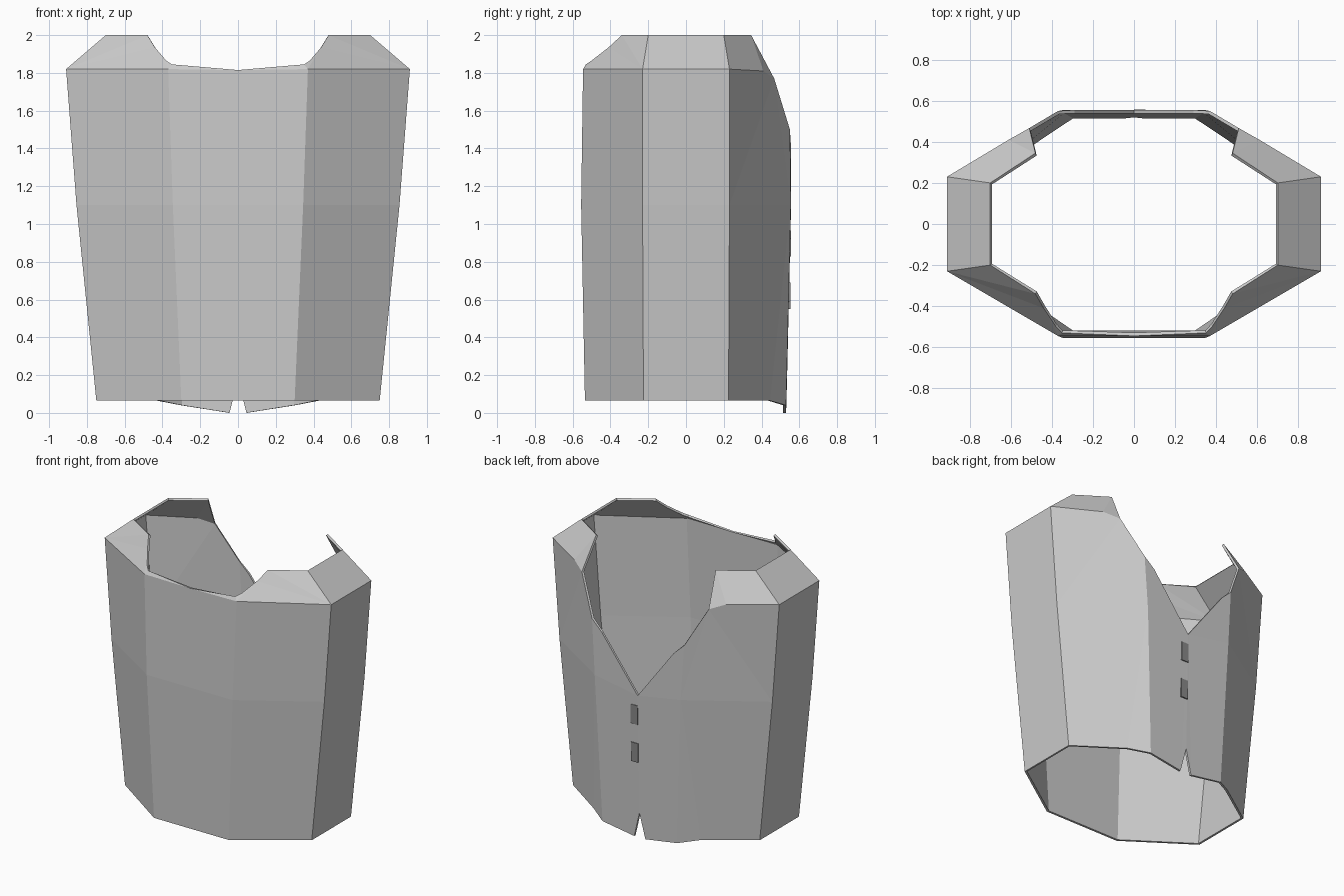
import bpy, bmesh

if "Cube" in bpy.data.objects:
    bpy.data.objects.remove(bpy.data.objects["Cube"])

# Outline points of the +x half, grouped by region
hem = [(0, -.535, .065), (.30, -.535, .065), (.75, -.225, .065), (.75, .225, .065)]
tail = [(.43, .445, .065), (.30, .53, .04), (.045, .53, 0), (0, .535, .18)]
waist = [(0, -.555, 1.1), (.345, -.555, 1.1), (.855, -.23, 1.1), (.855, .23, 1.1), (.345, .555, 1.1)]
chest = [(0, -.545, 1.815), (.37, -.545, 1.82), (.91, -.23, 1.82), (.91, .23, 1.82)]
back_neck = [(.61, .41, 1.81), (.51, .467, 1.77), (.37, .55, 1.5), (.29, .555, 1.426), (0, .555, 1.04)]
strap = [(.70, -.20, 2), (.70, .20, 2), (.48, .345, 2)]
front_neck = [(.48, -.34, 2), (.44, -.41, 1.935), (.38, -.50, 1.865), (.35, -.53, 1.845)]

bm = bmesh.new()
H, T, W, C, B, S, N = [[bm.verts.new(p) for p in g] for g in
                       (hem, tail, waist, chest, back_neck, strap, front_neck)]

# Front and side panels
for low, high in ((H, W), (W, C)):
    for i in range(3):
        bm.faces.new((low[i], low[i + 1], high[i + 1], high[i]))

# Back panels, with pointed tail and V opening
bm.faces.new((H[3], T[0], W[4], W[3]))
bm.faces.new((T[0], T[1], W[4]))
bm.faces.new((T[1], T[2], T[3], B[4], W[4]))
bm.faces.new((W[4], B[4], B[3], B[2]))
bm.faces.new((W[3], W[4], B[2], B[1], B[0], C[3]))

# Sloping shoulders and front collar
bm.faces.new((C[2], C[3], S[1], S[0]))
bm.faces.new((C[3], B[0], S[2], S[1]))
bm.faces.new((B[0], B[1], S[2]))
bm.faces.new((C[1], C[2], S[0], N[0], N[1], N[2], N[3]))
bm.faces.new((C[0], C[1], N[3]))
bmesh.ops.triangulate(bm, faces=[f for f in bm.faces if len(f.verts) > 4])

mesh = bpy.data.meshes.new("vest_shell")
bm.to_mesh(mesh)
bm.free()
vest = bpy.data.objects.new("vest_shell", mesh)
bpy.context.collection.objects.link(vest)
mirror = vest.modifiers.new("both_halves", 'MIRROR')
mirror.use_clip = True
solid = vest.modifiers.new("thickness", 'SOLIDIFY')
solid.thickness = .016
solid.offset = -1

# Dark fastening tabs on the back seam
dark = bpy.data.materials.new("dark_grey")
dark.diffuse_color = (.25, .25, .25, 1)
dark.use_nodes = True
dark.node_tree.nodes["Principled BSDF"].inputs["Base Color"].default_value = dark.diffuse_color
for i, (z, y) in enumerate(((.897, .549), (.62, .544))):
    bpy.ops.mesh.primitive_cube_add(size=1, location=(.028, y, z))
    tab = bpy.context.object
    tab.name = f"back_tab_{i + 1}"
    tab.scale = (.055, .016, .138)
    tab.data.materials.append(dark)
